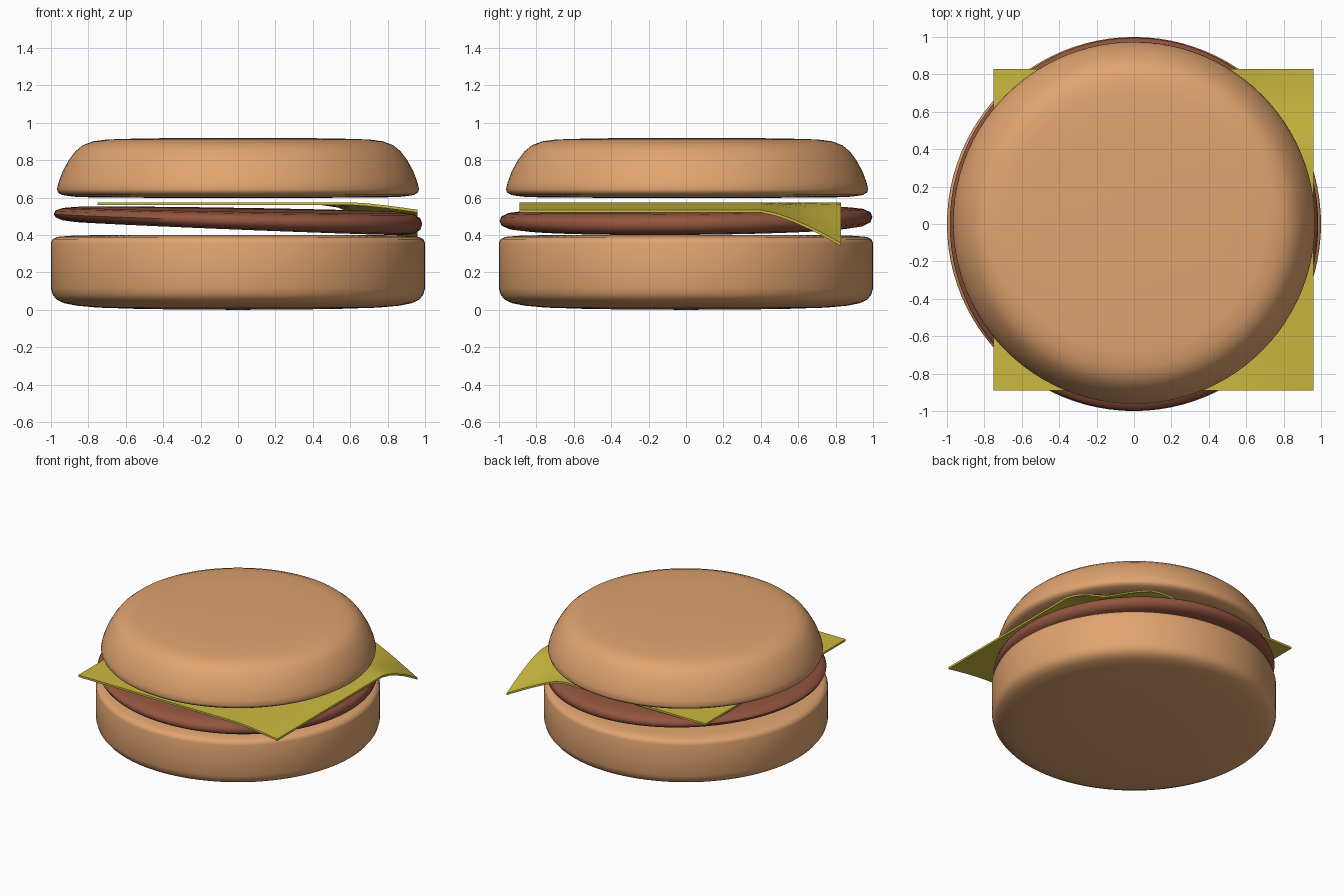
import bpy, bmesh, math

if "Cube" in bpy.data.objects:
    bpy.data.objects.remove(bpy.data.objects["Cube"])


def material(name, rgb):
    m = bpy.data.materials.new(name)
    m.diffuse_color = (*rgb, 1)
    m.use_nodes = True
    m.node_tree.nodes["Principled BSDF"].inputs["Base Color"].default_value = m.diffuse_color
    return m


bun_mat = material("bread", (0.75, 0.37, 0.16))
meat_mat = material("meat", (0.29, 0.09, 0.05))
cheese_mat = material("cheese", (0.60, 0.49, 0.05))


def finish(bm, name, mat, angle):
    bmesh.ops.recalc_face_normals(bm, faces=bm.faces)
    me = bpy.data.meshes.new(name)
    bm.to_mesh(me)
    bm.free()
    me.materials.append(mat)
    ob = bpy.data.objects.new(name, me)
    bpy.context.collection.objects.link(ob)
    bpy.ops.object.select_all(action='DESELECT')
    ob.select_set(True)
    bpy.context.view_layer.objects.active = ob
    bpy.ops.object.shade_smooth_by_angle(angle=math.radians(angle))
    return ob


def lathe(profile, steps=96):
    """Closed solid of revolution; the profile starts and ends on the axis."""
    bm = bmesh.new()
    vs = [bm.verts.new((r, 0, z)) for r, z in profile]
    es = [bm.edges.new(p) for p in zip(vs, vs[1:])]
    bmesh.ops.spin(bm, geom=vs + es, cent=(0, 0, 0), axis=(0, 0, 1),
                   angle=math.tau, steps=steps, use_duplicate=False)
    bmesh.ops.remove_doubles(bm, verts=bm.verts, dist=1e-4)
    return bm


# Bottom bun
finish(lathe([(0, 0), (0.5, 0.004), (0.75, 0.012), (0.86, 0.022), (0.93, 0.036),
              (0.97, 0.055), (0.99, 0.08), (1, 0.115), (1, 0.355), (0.992, 0.378),
              (0.965, 0.39), (0.9, 0.396), (0.75, 0.4), (0, 0.4)]),
       "bottom_bun", bun_mat, 50)

# Patty: unit-height disc, tilted and tapered to one side
bm = lathe([(0, 0), (0.88, 0), (0.94, 0.08), (0.975, 0.25), (0.985, 0.5),
            (0.975, 0.75), (0.94, 0.92), (0.88, 1), (0, 1)])
for v in bm.verts:
    x, y, t = v.co
    low = 0.436 - 0.04 * x + 0.008 * y
    high = 0.535 - 0.016 * x + 0.012 * y
    v.co.z = low + (high - low) * t
    v.co.y = y * 1.012
finish(bm, "patty", meat_mat, 50)

# Cheese slice: grid whose right side droops and back right corner folds down
X0, X1, Y0, Y1, N = -0.75, 0.96, -0.89, 0.83, 20
bm = bmesh.new()
bmesh.ops.create_grid(bm, x_segments=N, y_segments=N, size=1)
for v in bm.verts:
    x = X0 + (v.co.x + 1) / 2 * (X1 - X0)
    y = Y0 + (v.co.y + 1) / 2 * (Y1 - Y0)
    side = max(0, (x - 0.6) / (X1 - 0.6)) ** 1.4
    fold = max(0, (x - 0.5) / (X1 - 0.5)) * max(0, (y - 0.4) / (Y1 - 0.4)) ** 1.4
    v.co = (x, y, 0.56 - 0.04 * side - 0.18 * fold)
ext = bmesh.ops.extrude_face_region(bm, geom=bm.faces[:], use_keep_orig=True)
for v in ext["geom"]:
    if isinstance(v, bmesh.types.BMVert):
        v.co.z += 0.015
finish(bm, "cheese_slice", cheese_mat, 30)

# Top bun
top = finish(lathe([(0, 0.598), (0.75, 0.6), (0.88, 0.605), (0.94, 0.614),
                    (0.962, 0.627), (0.968, 0.645), (0.96, 0.68), (0.938, 0.74),
                    (0.905, 0.8), (0.87, 0.847), (0.83, 0.88), (0.775, 0.901),
                    (0.7, 0.911), (0.5, 0.917), (0, 0.92)]),
             "top_bun", bun_mat, 50)
top.location.y = 0.006
